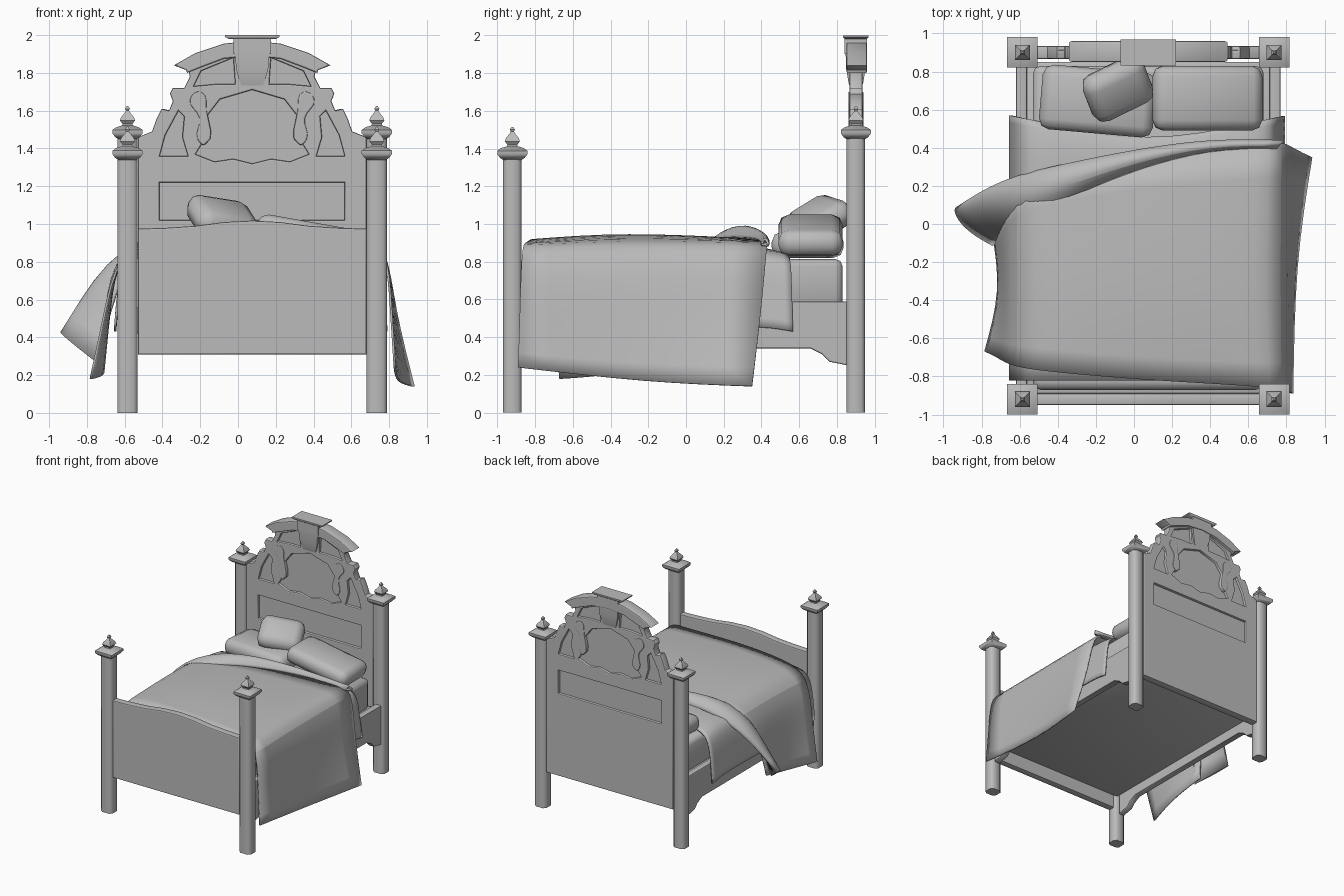
import bpy, math
from mathutils import Vector

if "Cube" in bpy.data.objects:
    bpy.data.objects.remove(bpy.data.objects["Cube"])

MID = 0.075      # centre line of the frame
HEAD_Y = 0.90
FOOT_Y = -0.92

grey = bpy.data.materials.new("plain grey")
grey.use_nodes = True
tone = (0.5, 0.5, 0.5, 1)
grey.diffuse_color = tone
grey.node_tree.nodes["Principled BSDF"].inputs["Base Color"].default_value = tone


def finish(obj, angle=40):
    """Apply the material and smooth shading to one part."""
    bpy.ops.object.select_all(action="DESELECT")
    obj.select_set(True)
    bpy.context.view_layer.objects.active = obj
    if obj.type == "CURVE":
        bpy.ops.object.convert(target="MESH")
        obj = bpy.context.object
    obj.data.materials.clear()
    obj.data.materials.append(grey)
    bpy.ops.object.shade_smooth_by_angle(angle=math.radians(angle))
    return obj


def add(name, data):
    obj = bpy.data.objects.new(name, data)
    bpy.context.collection.objects.link(obj)
    return obj


def mirrored(half):
    return half + [(-x, z) for x, z in reversed(half) if x > 0]


def board(name, loops, loc, depth, turn=0, bevel=0.008, handle="VECTOR"):
    """Upright board: the first loop is the outline, the rest are holes."""
    curve = bpy.data.curves.new(name, "CURVE")
    curve.dimensions, curve.fill_mode = "2D", "BOTH"
    curve.resolution_u = 4
    curve.extrude, curve.bevel_depth, curve.offset = depth - bevel, bevel, -bevel
    curve.bevel_resolution = 1
    for loop in loops:
        spline = curve.splines.new("BEZIER")
        spline.bezier_points.add(len(loop) - 1)
        spline.use_cyclic_u = True
        for point, (x, z) in zip(spline.bezier_points, loop):
            point.co = (x, z, 0)
            point.handle_left_type = point.handle_right_type = handle
    obj = add(name, curve)
    obj.location = loc
    obj.rotation_euler = (math.pi / 2, 0, turn)
    return finish(obj)


def turned(name, profile, loc, squash=1.0, chamfer=0.0):
    """Square turning: a stack of (half width, height) rings, corners optionally cut."""
    if chamfer:
        c = 1 - chamfer
        corners = [(1, c), (c, 1), (-c, 1), (-1, c), (-1, -c), (-c, -1), (c, -1), (1, -c)]
    else:
        corners = [(1, 1), (-1, 1), (-1, -1), (1, -1)]
    n = len(corners)
    verts = [(r * a, r * b * squash, z) for r, z in profile for a, b in corners]
    faces = [(k * n + i, k * n + (i + 1) % n, k * n + n + (i + 1) % n, k * n + n + i)
             for k in range(len(profile) - 1) for i in range(n)]
    faces += [tuple(reversed(range(n))), tuple(range(len(verts) - n, len(verts)))]
    mesh = bpy.data.meshes.new(name)
    mesh.from_pydata(verts, [], faces)
    obj = add(name, mesh)
    obj.location = loc
    return finish(obj, 50)


def cushion(name, loc, size, bevel, rot=(0, 0, 0)):
    bpy.ops.mesh.primitive_cube_add(size=1, location=loc)
    obj = bpy.context.object
    obj.name = name
    obj.scale = size
    bpy.ops.object.transform_apply(location=False, rotation=False, scale=True)
    obj.rotation_euler = [math.radians(a) for a in rot]
    mod = obj.modifiers.new("rounding", "BEVEL")
    mod.width, mod.segments = bevel, 2
    bpy.ops.object.modifier_apply(modifier=mod.name)
    return finish(obj, 50)


def cloth(name, rows, thickness=0.012):
    """Soft sheet through a grid of control points."""
    wide = len(rows[0])
    faces = [(r * wide + c, r * wide + c + 1, (r + 1) * wide + c + 1, (r + 1) * wide + c)
             for r in range(len(rows) - 1) for c in range(wide - 1)]
    mesh = bpy.data.meshes.new(name)
    mesh.from_pydata([p for row in rows for p in row], [], faces)
    obj = add(name, mesh)
    soft = obj.modifiers.new("soft", "SUBSURF")
    soft.levels = soft.render_levels = 2
    soft.boundary_smooth = "PRESERVE_CORNERS"
    solid = obj.modifiers.new("thickness", "SOLIDIFY")
    solid.thickness, solid.offset = thickness, 0
    return finish(obj, 60)


# Four posts with square caps and onion finials
finial = [(.05, -.01), (.065, 0), (.08, .02), (.08, .038), (.06, .052), (.028, .062),
          (.026, .07), (.04, .088), (.034, .105), (.014, .13), (.008, .14), (.013, .15), (.004, .165)]
for end, y, top in (("front", FOOT_Y, 1.35), ("back", HEAD_Y, 1.46)):
    for side, offset in (("right", -.66), ("left", .66)):
        x = MID + offset
        turned(f"{end}_{side}_post", [(.054, 0), (.054, top)], (x, y, 0), .91, .38)
        turned(f"{end}_{side}_finial", finial, (x, y, top))

# Headboard: carved frame around a thin panel
outline = mirrored([(0, .31), (.605, .31), (.605, 1.46), (.53, 1.49), (.505, 1.56), (.48, 1.61),
                    (.44, 1.6), (.42, 1.65), (.435, 1.69), (.42, 1.72), (.36, 1.72),
                    (.33, 1.78), (.34, 1.83), (.15, 1.91), (0, 1.93)])
arch = mirrored([(0, 1.32), (.1, 1.345), (.2, 1.33), (.3, 1.37), (.25, 1.45),
                 (.24, 1.57), (.17, 1.66), (0, 1.71)])
slot = mirrored([(.49, 1.02), (.49, 1.22)])
side_recess = [(.34, 1.36), (.49, 1.36), (.46, 1.47), (.39, 1.6), (.36, 1.57), (.37, 1.46)]
crown_recess = [(.09, 1.74), (.1, 1.88), (.27, 1.81), (.31, 1.73), (.2, 1.74)]
holes = [arch, slot]
for recess in (side_recess, crown_recess):
    holes += [recess, [(-x, z) for x, z in recess]]
board("headboard_frame", [outline] + holes, (MID, HEAD_Y, 0), .034)
inner = [(x * .98, z if z > 1 else z + .01) for x, z in outline]
board("headboard_panel", [inner], (MID, HEAD_Y, 0), .012, bevel=.002)

# Crown: arched cornice, keystone and its cap
cornice = mirrored([(0, 1.89), (.15, 1.875), (.27, 1.83), (.345, 1.8), (.35, 1.815),
                    (.415, 1.84), (.3, 1.905), (.15, 1.955), (0, 1.97)])
board("cornice", [cornice], (MID, HEAD_Y + .005, 0), .055)
turned("keystone", [(.05, 1.72), (.065, 1.75), (.085, 1.82), (.09, 1.9), (.1, 1.9), (.1, 1.985)],
       (MID, HEAD_Y, 0), .6)
turned("keystone_cap", [(.125, 1.98), (.145, 1.99), (.145, 2)], (MID, HEAD_Y, 0), .47)
for side in (-1, 1):
    ribbon = [(side * x, z) for x, z in
              [(.25, 1.42), (.29, 1.45), (.28, 1.56), (.33, 1.66), (.27, 1.7), (.24, 1.6)]]
    board("arch_bracket", [ribbon], (MID, HEAD_Y, 0), .04, handle="AUTO")

# Footboard with a gently raised top
foot = mirrored([(0, .31), (.605, .31), (.605, .975), (.45, .98), (.3, .99), (.15, 1.01), (0, 1.018)])
board("footboard", [foot], (MID, FOOT_Y, 0), .03)

# Side rails with bracketed ends
rail = mirrored([(0, .34), (.66, .34), (.72, .31), (.76, .27), (.86, .25), (.86, .59), (0, .59)])
for side, offset in (("right", -.665), ("left", .665)):
    board(f"{side}_rail", [rail], (MID + offset, 0, 0), .028, turn=math.pi / 2)

# Mattress on its base
cushion("bed_base", (MID, -.02, .49), (1.28, 1.74, .14), .01)
cushion("mattress", (MID, -.02, .68), (1.21, 1.7, .27), .04)

# Pillows
cushion("right_pillow", (-.19, .645, .89), (.6, .34, .14), .055, (0, 0, -5))
cushion("left_pillow", (.385, .66, .94), (.58, .34, .14), .055, (0, 10, 0))
cushion("small_pillow", (-.085, .71, 1.03), (.35, .28, .15), .065, (30, 8, 26))

# Sheet under the blanket
sheet = []
for y, sag in ((-.82, 0), (-.4, 0), (.1, 0), (.4, .01), (.5, -.02)):
    back = max(0, y - .38)
    section = [(-.65, .45), (-.635, .65), (-.6, .82), (-.5, .87), (MID, .87),
               (.64, .87), (.74, .82), (.76, .65), (.785, .45)]
    sheet.append([(x, y + back * 1.8 * (abs(x - MID) - .4), z + sag) for x, z in section])
cloth("sheet", sheet)

# Blanket, from the right hem across the bed to the left hem
cloth("blanket", [
    [(-.78, -.67, .18), (-.69, -.35, .2), (-.74, -.04, .29)],
    [(-.71, -.7, .5), (-.67, -.35, .52), (-.71, 0, .55)],
    [(-.64, -.75, .86), (-.64, -.3, .88), (-.64, .17, .87)],
    [(-.4, -.78, .91), (-.4, -.3, .94), (-.4, .26, .92)],
    [(.08, -.82, .92), (.08, -.35, .96), (.08, .37, .92)],
    [(.65, -.85, .89), (.6, -.35, .93), (.65, .43, .9)],
    [(.79, -.87, .89), (.79, -.3, .9), (.785, .43, .9)],
    [(.81, -.88, .55), (.81, -.3, .53), (.825, .4, .55)],
    [(.83, -.89, .24), (.84, -.2, .16), (.93, .35, .14)],
])

# Turned-back fold lying diagonally over the blanket
edges = [((.75, .4, .89), (.79, .44, .88)), ((.4, .4, .92), (.4, .45, .9)),
         ((0, .29, .93), (0, .4, .92)), ((-.35, .14, .93), (-.35, .34, .91)),
         ((-.62, 0, .82), (-.69, .27, .76)), ((-.74, -.11, .26), (-.94, .11, .43))]
fold = []
for k, (near, far) in enumerate(edges):
    near, far = Vector(near), Vector(far)
    width = (far - near).length
    out = Vector((-.5, 0, .35)) if k > 3 else Vector((0, 0, .6))
    puff = out * min(width, .12)
    fold.append([near, near.lerp(far, .3) + puff, near.lerp(far, .7) + puff, far,
                 near.lerp(far, .5) + puff * .2, near])
cloth("blanket_fold", fold)
